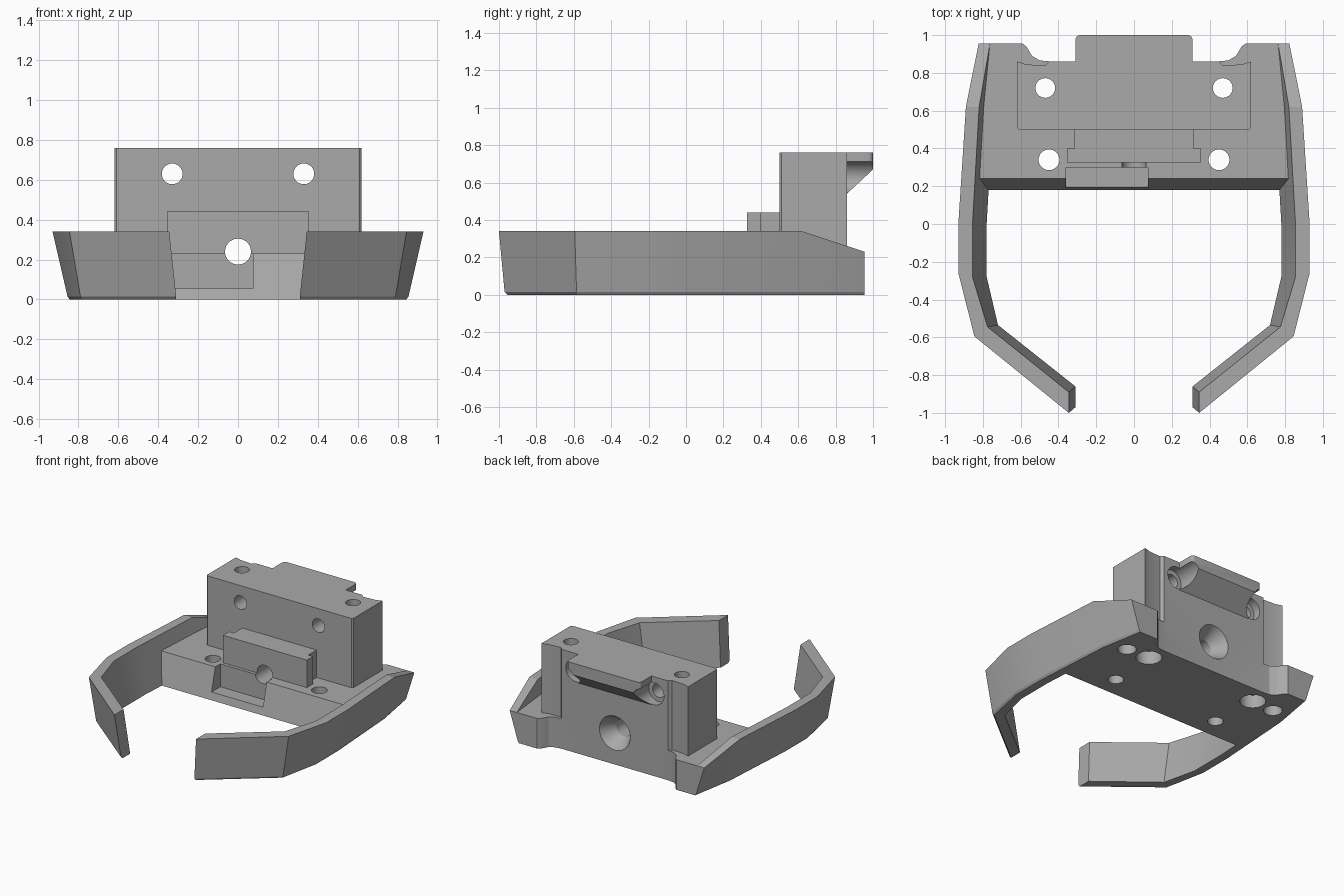
import bpy, bmesh, math

if "Cube" in bpy.data.objects:
    bpy.data.objects.remove(bpy.data.objects["Cube"])

grey = bpy.data.materials.new("plain grey")
grey.use_nodes = True
grey.diffuse_color = (0.4, 0.4, 0.4, 1)
grey.node_tree.nodes["Principled BSDF"].inputs["Base Color"].default_value = grey.diffuse_color


def loft(name, rings, round_back=0):
    """Skin a row of equal rings and cap both ends."""
    bm = bmesh.new()
    rows = [[bm.verts.new(p) for p in ring] for ring in rings]
    n = len(rows[0])
    for a, b in zip(rows, rows[1:]):
        for i in range(n):
            j = (i + 1) % n
            bm.faces.new((a[i], a[j], b[j], b[i]))
    bm.faces.new(rows[0])
    bm.faces.new(rows[-1])
    if round_back:
        edges = [e for e in bm.edges if all(v.co.y > 0.99 for v in e.verts)
                 and abs(e.verts[0].co.x - e.verts[1].co.x) < 0.01]
        bmesh.ops.bevel(bm, geom=edges, offset=round_back, segments=4,
                        profile=0.5, affect='EDGES')
    bmesh.ops.recalc_face_normals(bm, faces=bm.faces)
    mesh = bpy.data.meshes.new(name)
    bm.to_mesh(mesh)
    bm.free()
    mesh.materials.append(grey)
    ob = bpy.data.objects.new(name, mesh)
    bpy.context.collection.objects.link(ob)
    return ob


def prism(name, outline, z0, z1):
    return loft(name, [[(x, y, z) for x, y in outline] for z in (z0, z1)])


def mirrored(half):
    """Close a half outline, front to back, across x = 0."""
    return half + [(-x, y) for x, y in reversed(half)]


def box(name, x0, x1, y0, y1, z0, z1):
    return prism(name, [(x0, y0), (x1, y0), (x1, y1), (x0, y1)], z0, z1)


def bore(x, c, steps, axis):
    """Round cutter; steps are (position along the axis, radius)."""
    rings = []
    for t, r in steps:
        ring = []
        for i in range(40):
            a = math.tau * i / 40
            u, v = x + r * math.cos(a), c + r * math.sin(a)
            ring.append((u, v, t) if axis == 'Z' else (u, t, v))
        rings.append(ring)
    return loft("cutter", rings)


def combine(target, other, operation):
    mod = target.modifiers.new("bool", 'BOOLEAN')
    mod.operation, mod.object, mod.solver = operation, other, 'EXACT'
    bpy.context.view_layer.objects.active = target
    bpy.ops.object.modifier_apply(modifier=mod.name)
    bpy.data.objects.remove(other)


def smooth(ob, angle):
    bpy.ops.object.select_all(action='DESELECT')
    ob.select_set(True)
    bpy.context.view_layer.objects.active = ob
    bpy.ops.object.shade_smooth_by_angle(angle=math.radians(angle))


# Base plate: flared sides, sloping front, scooped back
scoop = [(0.59, 0.955), (0.57, 0.94), (0.54, 0.89), (0.5, 0.866), (0.44, 0.86)]
low = mirrored([(0.8, 0.18), (0.775, 0.62), (0.725, 0.955)] + scoop)
high = mirrored([(0.85, 0.24), (0.825, 0.62), (0.775, 0.955)] + scoop)
base = loft("base_and_block", [[(x, y, 0) for x, y in low],
                               [(x, y, 0.23) for x, y in high]])

# Upright block with shallow hollows at the back
block = prism("block", mirrored([(0.61, 0.5), (0.62, 0.51), (0.62, 0.86), (0.57, 0.845),
                                 (0.47, 0.838), (0.45, 0.86)]), 0.12, 0.76)
combine(base, block, 'UNION')

# Back lip with a sloping underside
profile = [(0.8, 0.76), (1.0, 0.76), (1.0, 0.67), (0.86, 0.54), (0.8, 0.54)]
lip = loft("lip", [[(x, y, z) for y, z in profile] for x in (-0.31, 0.31)], 0.025)
combine(base, lip, 'UNION')

# T-shaped rail in front of the block
rail = prism("rail", mirrored([(0.355, 0.325), (0.355, 0.4), (0.315, 0.4), (0.315, 0.55)]),
             0.15, 0.44)
combine(base, rail, 'UNION')

# Front pocket and centre bore with a countersunk back
combine(base, box("pocket", -0.36, 0.075, 0.1, 0.3, 0.055, 0.6), 'DIFFERENCE')
combine(base, bore(0, 0.24, [(0.1, 0.065), (0.75, 0.065), (0.86, 0.13), (0.9, 0.155)], 'Y'),
        'DIFFERENCE')

# Screw holes
for s in (-1, 1):
    for cutter in (
        bore(s * 0.45, 0.34, [(-0.1, 0.055), (0.3, 0.055)], 'Z'),
        bore(s * 0.47, 0.72, [(-0.1, 0.09), (0.1, 0.09), (0.1001, 0.052), (0.9, 0.052)], 'Z'),
        bore(s * 0.66, 0.71, [(-0.1, 0.065), (0.12, 0.065)], 'Z'),
        bore(s * 0.33, 0.63, [(0.4, 0.052), (0.8, 0.052), (0.8001, 0.085), (1.1, 0.085)], 'Y'),
    ):
        combine(base, cutter, 'DIFFERENCE')
smooth(base, 25)

# Flared arms: outer x, y, inner x, y at the top, shift to the bottom, top height
stations = [
    (0.83, 0.955, 0.77, 0.955, -0.075, 0, 0.23),
    (0.89, 0.62, 0.82, 0.62, -0.075, 0, 0.34),
    (0.93, 0, 0.855, 0, -0.075, 0, 0.34),
    (0.93, -0.26, 0.855, -0.28, -0.075, 0, 0.34),
    (0.845, -0.595, 0.775, -0.545, -0.055, 0.01, 0.34),
    (0.345, -1.0, 0.345, -0.89, -0.035, 0.03, 0.34),
]
for side, s in (("left", 1), ("right", -1)):
    rings = []
    for ox, oy, ix, iy, dx, dy, top in stations:
        # Full flare is reached at the main rim height; lower tops stop part way
        k = 1 - top / 0.34
        bx, by = ox + dx, oy + dy
        rings.append([
            (s * (ix + dx), iy + dy, 0),
            (s * (bx + (ix - ox) * 0.15), by + (iy - oy) * 0.15, 0),
            (s * bx, by, 0.015),
            (s * (ox + dx * k * 0.3), oy, top),
            (s * (ix + dx * k * 0.3), iy, top),
        ])
    smooth(loft(side + "_arm", rings), 15)
